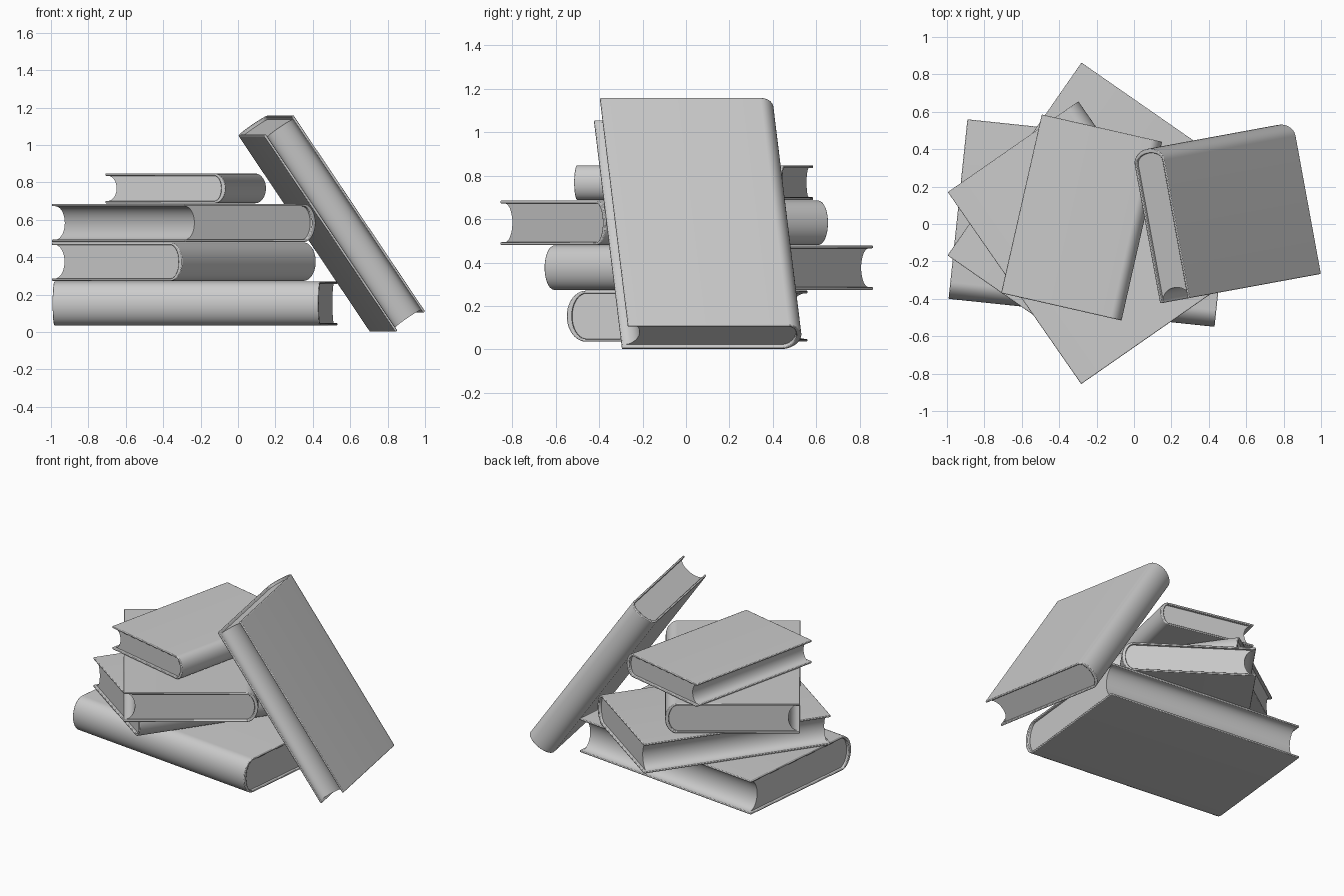
import bpy, bmesh
from math import sin, cos, pi, radians

if "Cube" in bpy.data.objects:
    bpy.data.objects.remove(bpy.data.objects["Cube"])

COVER, SPINE, INSET = 0.013, 0.024, 0.018


def arc(cx, rx, rz, n=20):
    # half ellipse from +z round to -z, bulging along +x
    return [(cx + rx * cos(pi / 2 - pi * i / n), rz * sin(pi / 2 - pi * i / n))
            for i in range(n + 1)]


def extrude(name, profile, length, loc, rot, bevel=0.0):
    bm = bmesh.new()
    face = bm.faces.new([bm.verts.new((x, -length / 2, z)) for x, z in profile])
    geo = bmesh.ops.extrude_face_region(bm, geom=[face])["geom"]
    verts = [g for g in geo if isinstance(g, bmesh.types.BMVert)]
    bmesh.ops.translate(bm, verts=verts, vec=(0, length, 0))
    bmesh.ops.recalc_face_normals(bm, faces=bm.faces)
    mesh = bpy.data.meshes.new(name)
    bm.to_mesh(mesh)
    bm.free()
    ob = bpy.data.objects.new(name, mesh)
    bpy.context.collection.objects.link(ob)
    ob.location, ob.rotation_euler = loc, rot
    if bevel:
        mod = ob.modifiers.new("soft_edges", 'BEVEL')
        mod.width, mod.segments = bevel, 2
        mod.limit_method, mod.angle_limit = 'ANGLE', radians(40)
    bpy.ops.object.select_all(action='DESELECT')
    ob.select_set(True)
    bpy.context.view_layer.objects.active = ob
    bpy.ops.object.shade_smooth_by_angle(angle=radians(35))
    return ob


def book(name, width, length, thick, loc, rot):
    # local axes: x towards the spine, y along the spine, z through the covers
    h, w = thick / 2, width / 2
    bulge = 0.38 * thick
    sx = w - bulge
    outer = arc(sx, bulge, h)
    inner = arc(sx, bulge - SPINE, h - COVER)
    # wrap-round cover
    extrude(name + "_cover",
            [(-w, h)] + outer + [(-w, -h), (-w, COVER - h)] + inner[::-1] + [(-w, h - COVER)],
            length, loc, rot, 0.004)
    # page block with hollow fore edge
    fore = arc(-w + INSET * 0.6, 0.3 * thick, h - COVER)
    extrude(name + "_pages", inner + fore[::-1], length - 2 * INSET, loc, rot)


# name, width, length, thickness, centre, rotation in degrees
BOOKS = [
    ("bottom_book", 0.965, 1.43, 0.235, (-0.23, 0.005, 0.153), (0, 0, -96)),
    ("second_book", 0.85, 1.255, 0.205, (-0.29, 0.105, 0.376), (0, 0, -34.8)),
    ("third_book", 0.85, 1.25, 0.205, (-0.29, -0.10, 0.583), (0, 0, 34.8)),
    ("top_book", 0.66, 0.98, 0.16, (-0.28, 0.035, 0.768), (0, 0, -12.8)),
    ("leaning_book", 0.825, 1.27, 0.195, (0.495, 0.06, 0.58), (55.7, 0, 100.4)),
]
for name, width, length, thick, loc, rot in BOOKS:
    book(name, width, length, thick, loc, [radians(a) for a in rot])
